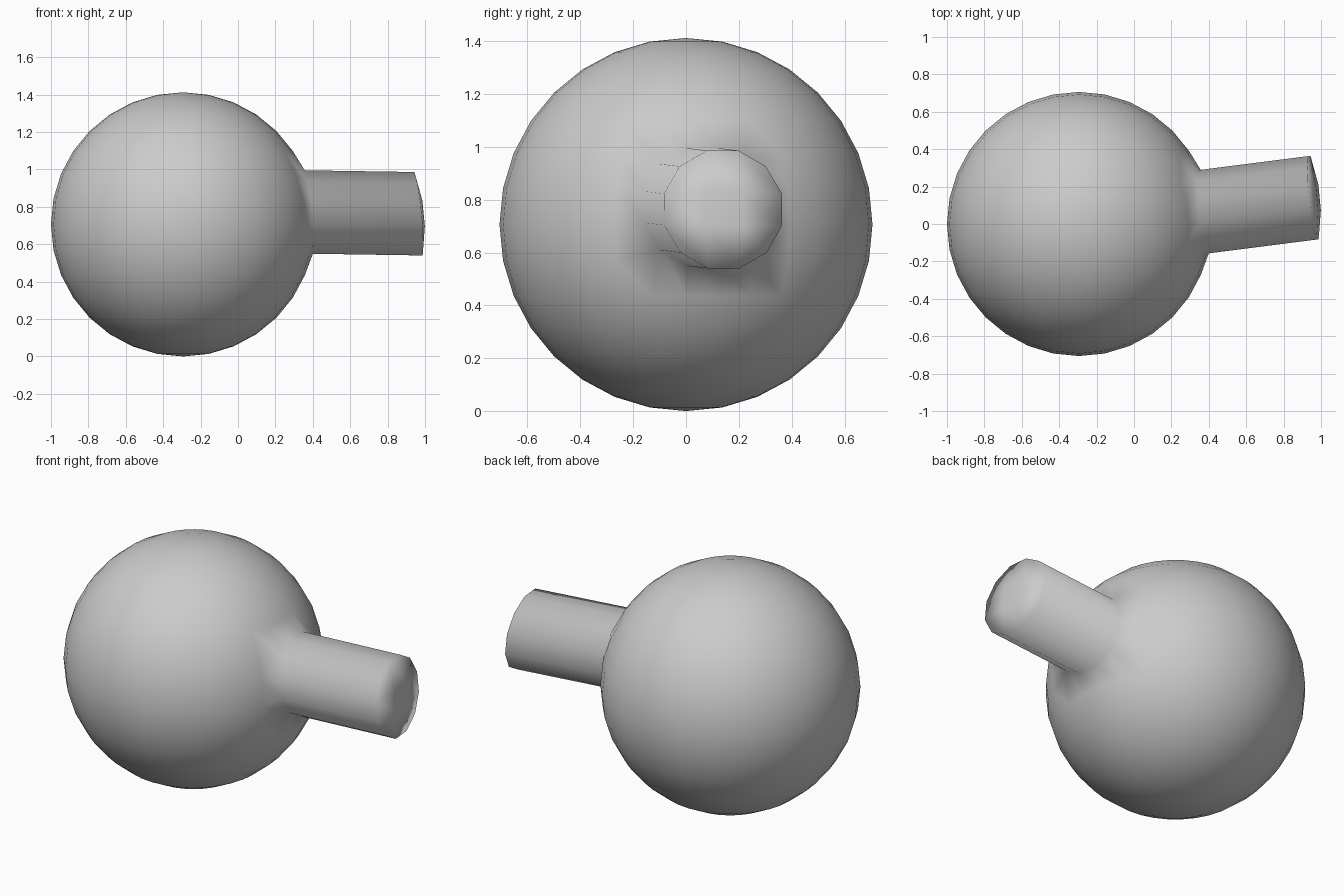
import bpy, bmesh
from math import radians, cos, sin, atan2, asin, floor, pi
from mathutils import Vector

if "Cube" in bpy.data.objects:
    bpy.data.objects.remove(bpy.data.objects["Cube"])

R = 0.706
CENTER = Vector((-0.294, 0, R))
PUSH = Vector((0.587, 0.075, -0.009))
STEP = radians(11.25)

# ball
bm = bmesh.new()
bmesh.ops.create_uvsphere(bm, u_segments=32, v_segments=16, radius=R)

# 3 x 3 patch of ball faces that becomes the peg
lo, hi = -STEP, 2 * STEP
patch = []
for f in bm.faces:
    c = f.calc_center_median().normalized()
    if lo < atan2(c.y, c.x) < hi and lo < asin(c.z) < hi:
        patch.append(f)
inside = set(patch)
rim = {v for f in patch for v in f.verts if any(g not in inside for g in v.link_faces)}

# round the patch outline into a 12-sided circle
a = STEP / 2
n = Vector((cos(a) * cos(a), cos(a) * sin(a), sin(a)))
u = Vector((-sin(a), cos(a), 0))
w = n.cross(u)
mid = n * 0.673
for v in rim:
    ang = atan2((v.co - mid).dot(w), (v.co - mid).dot(u))
    snap = (floor(ang / (pi / 6)) + 0.5) * pi / 6
    v.co = mid + (u * cos(snap) + w * sin(snap)) * 0.232

# pull the peg out, keeping its domed end
res = bmesh.ops.extrude_face_region(bm, geom=patch)
bmesh.ops.translate(bm, vec=PUSH, verts=[g for g in res["geom"] if isinstance(g, bmesh.types.BMVert)])
old = [f for f in patch if f.is_valid and f not in res["geom"]]
if old:
    bmesh.ops.delete(bm, geom=old, context="FACES")
bmesh.ops.recalc_face_normals(bm, faces=bm.faces)
for f in bm.faces:
    f.smooth = True

mesh = bpy.data.meshes.new("ball_with_peg")
bm.to_mesh(mesh)
bm.free()
obj = bpy.data.objects.new("ball_with_peg", mesh)
obj.location = CENTER
bpy.context.collection.objects.link(obj)
